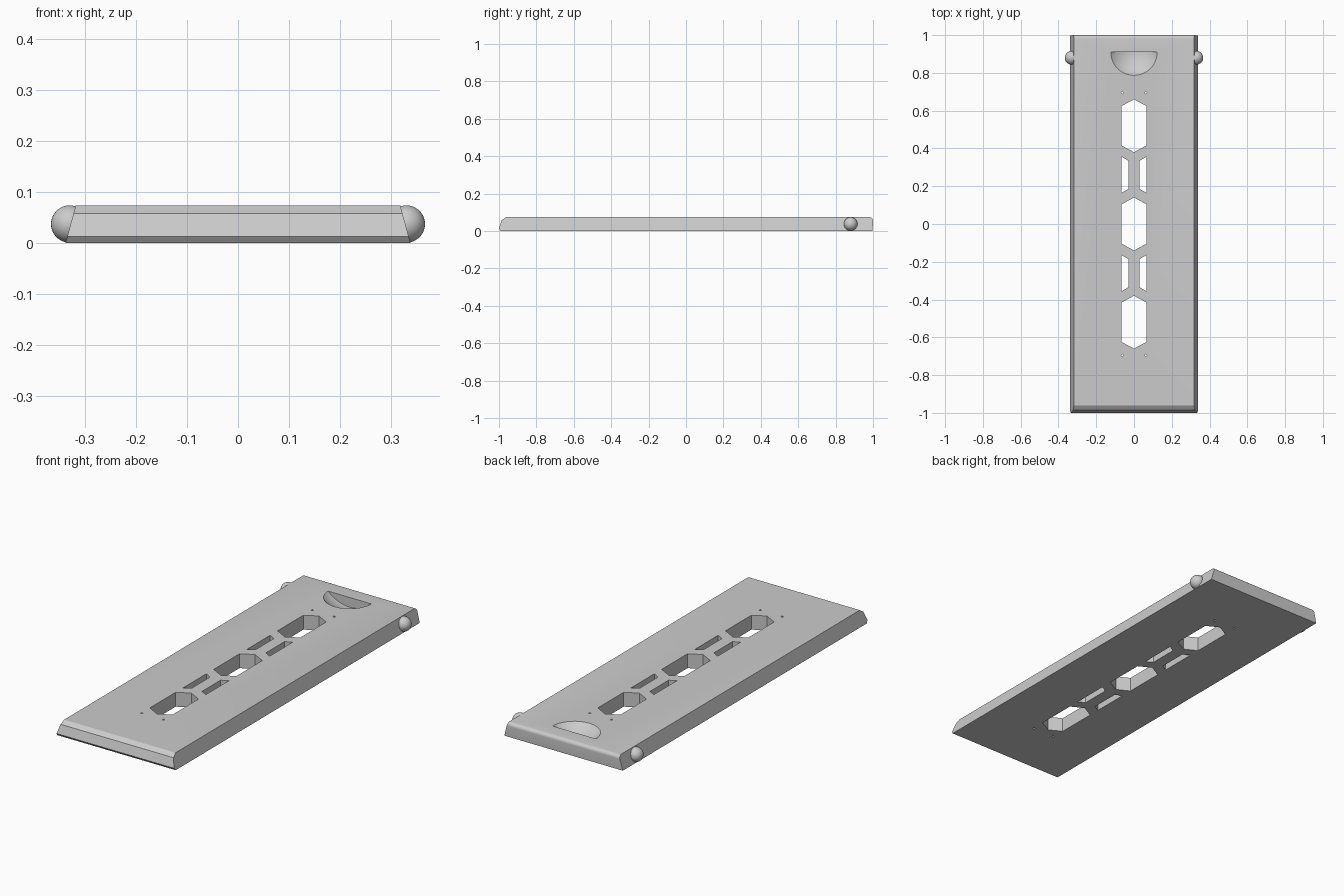
import bpy, bmesh, math

if "Cube" in bpy.data.objects:
    bpy.data.objects.remove(bpy.data.objects["Cube"])

grey = bpy.data.materials.new("plain grey")
grey.use_nodes = True
colour = (0.6, 0.6, 0.6, 1)
grey.diffuse_color = colour
grey.node_tree.nodes["Principled BSDF"].inputs["Base Color"].default_value = colour

TOP = 0.074


def make_object(name, bm):
    bmesh.ops.recalc_face_normals(bm, faces=bm.faces)
    mesh = bpy.data.meshes.new(name)
    bm.to_mesh(mesh)
    bm.free()
    mesh.materials.append(grey)
    obj = bpy.data.objects.new(name, mesh)
    bpy.context.collection.objects.link(obj)
    return obj


def add_prism(bm, outline, z0=-0.1, z1=0.2):
    low = [bm.verts.new((x, y, z0)) for x, y in outline]
    high = [bm.verts.new((x, y, z1)) for x, y in outline]
    bm.faces.new(low[::-1])
    bm.faces.new(high)
    n = len(low)
    for i in range(n):
        j = (i + 1) % n
        bm.faces.new((low[i], low[j], high[j], high[i]))


def cut(target, cutter, operation='DIFFERENCE'):
    mod = target.modifiers.new("cut", 'BOOLEAN')
    mod.operation = operation
    mod.solver = 'EXACT'
    mod.object = cutter
    bpy.context.view_layer.objects.active = target
    bpy.ops.object.modifier_apply(modifier=mod.name)
    bpy.data.objects.remove(cutter)


def smooth(obj):
    bpy.ops.object.select_all(action='DESELECT')
    obj.select_set(True)
    bpy.context.view_layer.objects.active = obj
    bpy.ops.object.shade_smooth_by_angle(angle=math.radians(25))


# Side profile (y, z): bevelled front nose, rounded rear top edge
profile = [(0.997, 0), (-0.99, 0), (-1, 0.013), (-0.985, 0.058), (-0.962, TOP)]
r = 0.018
for i in range(7):
    a = math.pi / 2 * (1 - i / 6)
    profile.append((1 - r + r * math.cos(a), TOP - r + r * math.sin(a)))


def half_width(z):
    return 0.338 - 0.02 * z / TOP


# Cover plate, narrowing towards the top
bm = bmesh.new()
sides = [[bm.verts.new((s * half_width(z), y, z)) for y, z in profile] for s in (-1, 1)]
for side in sides:
    bm.faces.new(side)
for i in range(len(profile)):
    j = (i + 1) % len(profile)
    bm.faces.new((sides[0][i], sides[0][j], sides[1][j], sides[1][i]))
plate = make_object("cover_plate", bm)

# Long hexagonal openings, paired slots and pin holes
bm = bmesh.new()
w = 0.065
for cy in (-0.52, 0, 0.52):
    add_prism(bm, [(0, cy - 0.14), (w, cy - 0.105), (w, cy + 0.105),
                   (0, cy + 0.14), (-w, cy + 0.105), (-w, cy - 0.105)])
for s in (-1, 1):
    for cy in (-0.26, 0.26):
        add_prism(bm, [(s * 0.03, cy - 0.075), (s * w, cy - 0.095),
                       (s * w, cy + 0.095), (s * 0.03, cy + 0.075)])
    for cy in (-0.695, 0.695):
        add_prism(bm, [(s * 0.062 + 0.006 * math.cos(k * math.pi / 4),
                        cy + 0.006 * math.sin(k * math.pi / 4)) for k in range(8)])
cut(plate, make_object("opening_cutter", bm))

# Thumb recess: half of a shallow spherical scoop with a straight rear wall
depth, rim = 0.05, 0.123
radius = (rim ** 2 + depth ** 2) / (2 * depth)
bm = bmesh.new()
bmesh.ops.create_uvsphere(bm, u_segments=64, v_segments=48, radius=radius)
bmesh.ops.translate(bm, verts=bm.verts, vec=(0, 0.91, TOP - depth + radius))
cut_plane = bmesh.ops.bisect_plane(bm, geom=bm.verts[:] + bm.edges[:] + bm.faces[:],
                                   plane_co=(0, 0.91, 0), plane_no=(0, 1, 0), clear_outer=True)
rim_edges = [e for e in bm.edges if e.is_boundary]
bmesh.ops.holes_fill(bm, edges=rim_edges, sides=0)
cut(plate, make_object("scoop_cutter", bm))
smooth(plate)

# Round pivot knobs near the rear of both sides
for side, s in (("right", -1), ("left", 1)):
    bm = bmesh.new()
    bmesh.ops.create_uvsphere(bm, u_segments=32, v_segments=20, radius=0.0365)
    bmesh.ops.translate(bm, verts=bm.verts, vec=(s * 0.33, 0.88, 0.0375))
    knob = make_object(side + "_pivot_knob", bm)
    # Trim the hidden inner part so the knob stays within the plate's top
    for p in knob.data.polygons:
        p.use_smooth = True
